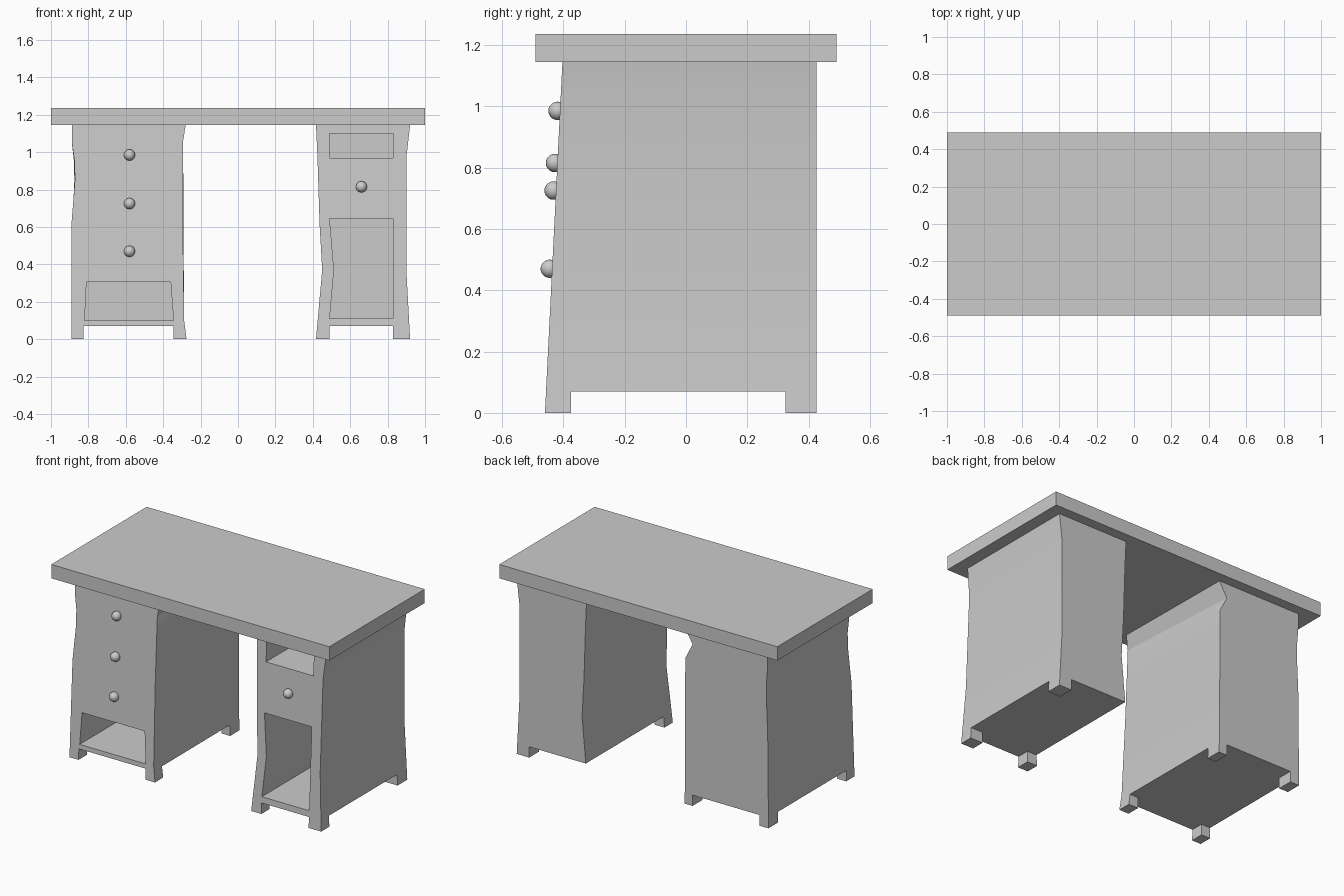
import bpy, bmesh

if "Cube" in bpy.data.objects:
    bpy.data.objects.remove(bpy.data.objects["Cube"])

TOP_Z, BACK_Y, INNER_Y = 1.145, 0.425, 0.37


def front_y(z):
    return -0.46 + 0.057 * z / TOP_Z


def make_object(name, bm):
    bmesh.ops.recalc_face_normals(bm, faces=bm.faces)
    mesh = bpy.data.meshes.new(name)
    bm.to_mesh(mesh)
    bm.free()
    ob = bpy.data.objects.new(name, mesh)
    bpy.context.collection.objects.link(ob)
    return ob


def box(name, x, y, z):
    bm = bmesh.new()
    bmesh.ops.create_cube(bm, size=1)
    for v in bm.verts:
        v.co = [lim[0] if c < 0 else lim[1] for c, lim in zip(v.co, (x, y, z))]
    return make_object(name, bm)


def loft(name, rows):
    """rows: (z, front left x, front right x, back left x, back right x)"""
    bm = bmesh.new()
    rings = [[bm.verts.new(p) for p in ((fl, front_y(z), z), (fr, front_y(z), z),
                                        (br, BACK_Y, z), (bl, BACK_Y, z))]
             for z, fl, fr, bl, br in rows]
    for a, b in zip(rings, rings[1:]):
        for i in range(4):
            j = (i + 1) % 4
            bm.faces.new((a[i], a[j], b[j], b[i]))
    bm.faces.new(rings[0])
    bm.faces.new(rings[-1])
    return make_object(name, bm)


def prism(name, outline, y0, y1):
    bm = bmesh.new()
    face = bm.faces.new([bm.verts.new((x, y0, z)) for x, z in outline])
    ext = bmesh.ops.extrude_face_region(bm, geom=[face])["geom"]
    for v in ext:
        if isinstance(v, bmesh.types.BMVert):
            v.co.y = y1
    return make_object(name, bm)


def cut(ob, cutter):
    cutter.hide_render = True
    mod = ob.modifiers.new("cut", "BOOLEAN")
    mod.operation, mod.solver, mod.object = "DIFFERENCE", "EXACT", cutter
    bpy.context.view_layer.objects.active = ob
    bpy.ops.object.modifier_apply(modifier=mod.name)
    bpy.data.objects.remove(cutter)


def smooth(ob):
    bpy.ops.object.select_all(action="DESELECT")
    ob.select_set(True)
    bpy.context.view_layer.objects.active = ob
    bpy.ops.object.shade_smooth_by_angle(angle=0.6)


def pedestal(name, rows, foot_gap, openings, missing_foot=None):
    ob = loft(name, rows)
    # clearances that leave the corner feet
    cut(ob, box("gap_between_feet", foot_gap, (-1, 1), (-0.1, 0.07)))
    cut(ob, box("side_gap", (-2, 2), (-0.375, 0.325), (-0.1, 0.07)))
    if missing_foot:
        cut(ob, box("missing_foot", missing_foot, (0.3, 1), (-0.1, 0.07)))
    # open compartments
    for outline in openings:
        cut(ob, prism("compartment", outline, -0.7, INNER_Y))
    smooth(ob)


# table top
box("table_top", (-1, 1), (-0.49, 0.49), (TOP_Z, 1.235))

# left pedestal with three drawers and a low open shelf
pedestal("left_pedestal", [
    (0, -0.89, -0.275, -0.89, -0.285),
    (0.10, -0.89, -0.288, -0.89, -0.29),
    (0.62, -0.89, -0.295, -0.885, -0.292),
    (0.85, -0.872, -0.295, -0.875, -0.292),
    (0.95, -0.874, -0.295, -0.877, -0.294),
    (1.05, -0.888, -0.295, -0.885, -0.345),
    (TOP_Z, -0.888, -0.28, -0.885, -0.29)],
    (-0.825, -0.345),
    [[(-0.82, 0.10), (-0.345, 0.10), (-0.36, 0.305), (-0.81, 0.305)]])

# right pedestal with one drawer and two open compartments
pedestal("right_pedestal", [
    (0, 0.417, 0.92, 0.417, 0.92),
    (0.37, 0.45, 0.90, 0.45, 0.90),
    (0.62, 0.436, 0.90, 0.436, 0.90),
    (0.97, 0.425, 0.90, 0.425, 0.90),
    (TOP_Z, 0.417, 0.92, 0.417, 0.92)],
    (0.49, 0.83),
    [[(0.49, 0.11), (0.83, 0.11), (0.83, 0.645), (0.49, 0.645), (0.513, 0.37)],
     [(0.49, 0.97), (0.83, 0.97), (0.83, 1.10), (0.49, 1.10)]],
    missing_foot=(0.3, 0.6))

# round drawer knobs
for i, (x, z) in enumerate([(-0.58, 0.985), (-0.58, 0.725), (-0.58, 0.47), (0.66, 0.815)]):
    bm = bmesh.new()
    bmesh.ops.create_uvsphere(bm, u_segments=16, v_segments=10, radius=0.03)
    knob = make_object(f"drawer_knob_{i + 1}", bm)
    knob.location = (x, front_y(z) - 0.008, z)
    smooth(knob)
